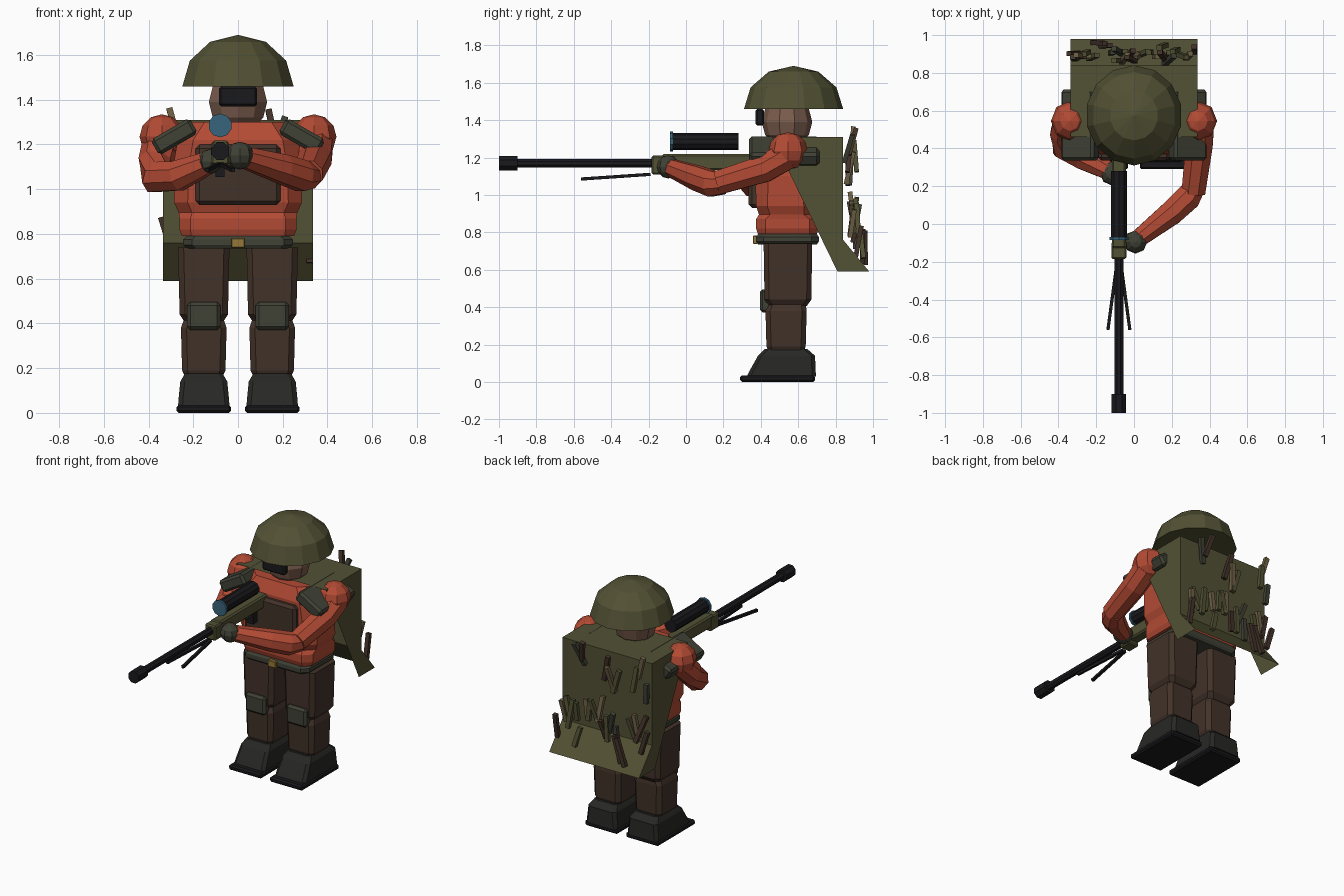
import bpy, bmesh, random
from math import radians, cos, sin, pi
from mathutils import Vector, Matrix

if "Cube" in bpy.data.objects:
    bpy.data.objects.remove(bpy.data.objects["Cube"])

random.seed(7)


def mat(name, r, g, b):
    m = bpy.data.materials.new(name)
    m.diffuse_color = (r, g, b, 1)
    m.use_nodes = True
    m.node_tree.nodes["Principled BSDF"].inputs["Base Color"].default_value = m.diffuse_color
    return m


RED = mat("red_cloth", .45, .07, .035)
OLIVE = mat("olive", .085, .082, .034)
PAD = mat("pad_green", .05, .052, .035)
BROWN = mat("brown_cloth", .055, .032, .022)
DARK = mat("dark_leather", .02, .02, .018)
BLACK = mat("gun_metal", .01, .01, .012)
SKIN = mat("skin", .2, .11, .075)
BLUE = mat("lens_blue", .04, .13, .2)
GOLD = mat("brass", .3, .19, .04)
TAN = mat("dry_twig", .16, .12, .06)


def finish(name, bm, material):
    bmesh.ops.recalc_face_normals(bm, faces=bm.faces[:])
    me = bpy.data.meshes.new(name)
    bm.to_mesh(me)
    bm.free()
    me.materials.append(material)
    ob = bpy.data.objects.new(name, me)
    bpy.context.collection.objects.link(ob)
    return ob


def box(name, c, s, material, bevel=0, rot=None):
    bm = bmesh.new()
    bmesh.ops.create_cube(bm, size=1)
    bmesh.ops.scale(bm, vec=s, verts=bm.verts[:])
    if bevel:
        bmesh.ops.bevel(bm, geom=bm.edges[:], offset=bevel, segments=1, affect='EDGES')
    if rot:
        bm.transform(rot)
    bmesh.ops.translate(bm, vec=c, verts=bm.verts[:])
    return finish(name, bm, material)


def skin_rings(name, rings, material):
    bm = bmesh.new()
    rows = [[bm.verts.new(p) for p in r] for r in rings]
    n = len(rows[0])
    for a, b in zip(rows, rows[1:]):
        for i in range(n):
            bm.faces.new((a[i], a[(i + 1) % n], b[(i + 1) % n], b[i]))
    bm.faces.new(rows[0][::-1])
    bm.faces.new(rows[-1])
    return finish(name, bm, material)


def loft(name, sections, material):
    """Stack of chamfered rectangles: (z, cx, half x, y front, y back, chamfer)."""
    rings = []
    for z, cx, hx, y0, y1, c in sections:
        rings.append([(cx - hx + c, y0, z), (cx + hx - c, y0, z), (cx + hx, y0 + c, z),
                      (cx + hx, y1 - c, z), (cx + hx - c, y1, z), (cx - hx + c, y1, z),
                      (cx - hx, y1 - c, z), (cx - hx, y0 + c, z)])
    return skin_rings(name, rings, material)


def tube(name, path, material, n=8):
    """Round n-sided tube through (point, radius) pairs."""
    rings = []
    pts = [Vector(p) for p, _ in path]
    for i, (_, r) in enumerate(path):
        d = (pts[min(i + 1, len(pts) - 1)] - pts[max(i - 1, 0)]).normalized()
        side = d.cross(Vector((0, 0, 1))).normalized()
        up = side.cross(d)
        rings.append([pts[i] + r * (cos(2 * pi * (k + .5) / n) * side + sin(2 * pi * (k + .5) / n) * up)
                      for k in range(n)])
    return skin_rings(name, rings, material)


def ball(name, c, s, material, u=8, v=6, cut=False):
    bm = bmesh.new()
    bmesh.ops.create_uvsphere(bm, u_segments=u, v_segments=v, radius=1)
    if cut:
        bmesh.ops.delete(bm, geom=[w for w in bm.verts if w.co.z < -.01], context='VERTS')
        bmesh.ops.holes_fill(bm, edges=bm.edges[:])
    bmesh.ops.scale(bm, vec=s, verts=bm.verts[:])
    bmesh.ops.translate(bm, vec=c, verts=bm.verts[:])
    return finish(name, bm, material)


# legs, boots, knee pads and shoulder straps, both sides
for s, side in ((-1, "right"), (1, "left")):
    x = s * .153
    box(side + "_sole", (x, .49, .018), (.245, .40, .035), BLACK, .01)
    loft(side + "_boot", [(.03, x, .115, .325, .695, .02), (.06, x, .113, .34, .693, .02),
                          (.14, x, .105, .385, .69, .02), (.175, x, .085, .42, .65, .02)], DARK)
    loft(side + "_shin", [(.165, x, .085, .44, .63, .02), (.19, x, .097, .43, .64, .025),
                          (.38, x, .102, .425, .645, .025), (.42, x, .088, .44, .64, .025)], BROWN)
    loft(side + "_thigh", [(.405, x, .085, .44, .645, .025), (.44, x, .108, .42, .67, .025),
                           (.74, x, .115, .415, .675, .025)], BROWN)
    box(side + "_knee_pad", (x, .425, .433), (.15, .06, .125), PAD, .015)
    box(side + "_shoulder_strap", (s * .285, .525, 1.235), (.2, .375, .08), PAD, .015,
        Matrix.Rotation(s * radians(30), 4, 'Y'))
    ball(side + "_shoulder", (s * .34, .545, 1.235), (.1, .105, .1), RED)

# torso
loft("jacket", [(.79, 0, .25, .385, .70, .04), (.82, 0, .262, .375, .71, .05),
                (.87, 0, .262, .375, .71, .05), (.895, 0, .265, .39, .69, .06),
                (.94, 0, .285, .375, .69, .06), (1.1, 0, .29, .37, .69, .07),
                (1.22, 0, .27, .37, .69, .07), (1.3, 0, .21, .41, .66, .06)], RED)
loft("belt", [(.735, 0, .23, .385, .70, .04), (.75, 0, .245, .375, .71, .04),
              (.775, 0, .245, .375, .71, .04), (.79, 0, .23, .385, .70, .04)], PAD)
box("buckle", (0, .37, .76), (.06, .025, .045), GOLD, .004)
box("chest_panel", (0, .37, 1.065), (.38, .07, .27), BROWN, .018)

# head and helmet
ball("head", (0, .54, 1.39), (.137, .135, .14), SKIN, 10, 6)
box("visor", (0, .395, 1.415), (.17, .045, .09), BLACK, .01)
ball("helmet", (0, .575, 1.46), (.255, .265, .23), OLIVE, 14, 6, True)

# arms and gloves
tube("right_arm", [((-.34, .56, 1.22), .085), ((-.37, .48, 1.12), .078), ((-.365, .41, 1.055), .078),
                   ((-.27, .355, 1.06), .072), ((-.13, .28, 1.12), .052)], RED)
tube("left_upper_arm", [((.35, .54, 1.21), .08), ((.345, .42, 1.14), .078), ((.315, .17, 1.065), .068)], RED)
tube("left_forearm", [((.325, .2, 1.06), .06), ((.285, .14, 1.06), .074), ((.2, .06, 1.09), .07),
                      ((.02, -.08, 1.145), .05)], RED)
ball("right_glove", (-.12, .27, 1.125), (.06, .065, .055), PAD)
ball("left_glove", (.008, -.095, 1.15), (.062, .062, .062), PAD)

# rifle
GX = -.08
tube("barrel", [((GX, -.92, 1.17), .025), ((GX, -.15, 1.17), .025)], BLACK)
tube("muzzle", [((GX, -1, 1.17), .042), ((GX, -.9, 1.17), .042)], BLACK)
box("fore_end", (GX, -.14, 1.16), (.08, .09, .1), OLIVE, .008)
box("stock", (GX, .15, 1.175), (.075, .56, .085), OLIVE, .01)
box("grip", (GX, .27, 1.10), (.04, .05, .09), BLACK)
tube("scope", [((GX, -.08, 1.285), .045), ((GX, .28, 1.285), .045)], BLACK, 10)
tube("scope_lens", [((GX, -.085, 1.285), .053), ((GX, -.07, 1.285), .053)], BLUE, 10)
for s in (-1, 1):
    tube("bipod_leg", [((GX + s * .008, -.19, 1.11), .012), ((GX + s * .058, -.56, 1.085), .012)], BLACK, 4)

# cloak: top, sides, back and flared hem, open at the front
W = .335
profile = [(.46, 1.31), (.84, 1.31), (.84, .76), (.98, .59), (.81, .59)]
bm = bmesh.new()
L, R = [[bm.verts.new((x, y, z)) for y, z in profile] for x in (-W, W)]
for i in range(3):
    bm.faces.new((L[i], L[i + 1], R[i + 1], R[i]))
bm.faces.new(L)
bm.faces.new(R[::-1])
finish("cloak", bm, OLIVE)

# twigs stuck to the back of the cloak
for i in range(28):
    z = random.uniform(.7, 1.0) if i < 20 else random.uniform(1.0, 1.3)
    x = -.32 + .64 * ((i * 7) % 20) / 19
    y = .87 + max(0, .9 - z) * .35 + random.uniform(-.01, .04)
    rot = (Matrix.Rotation(random.uniform(-.3, .2), 4, 'X') @
           Matrix.Rotation(random.uniform(-.35, .35), 4, 'Y'))
    box("twig", (x, y, z), (.028, .025, random.uniform(.12, .2)),
        random.choice((OLIVE, PAD, BROWN, TAN)), 0, rot)
